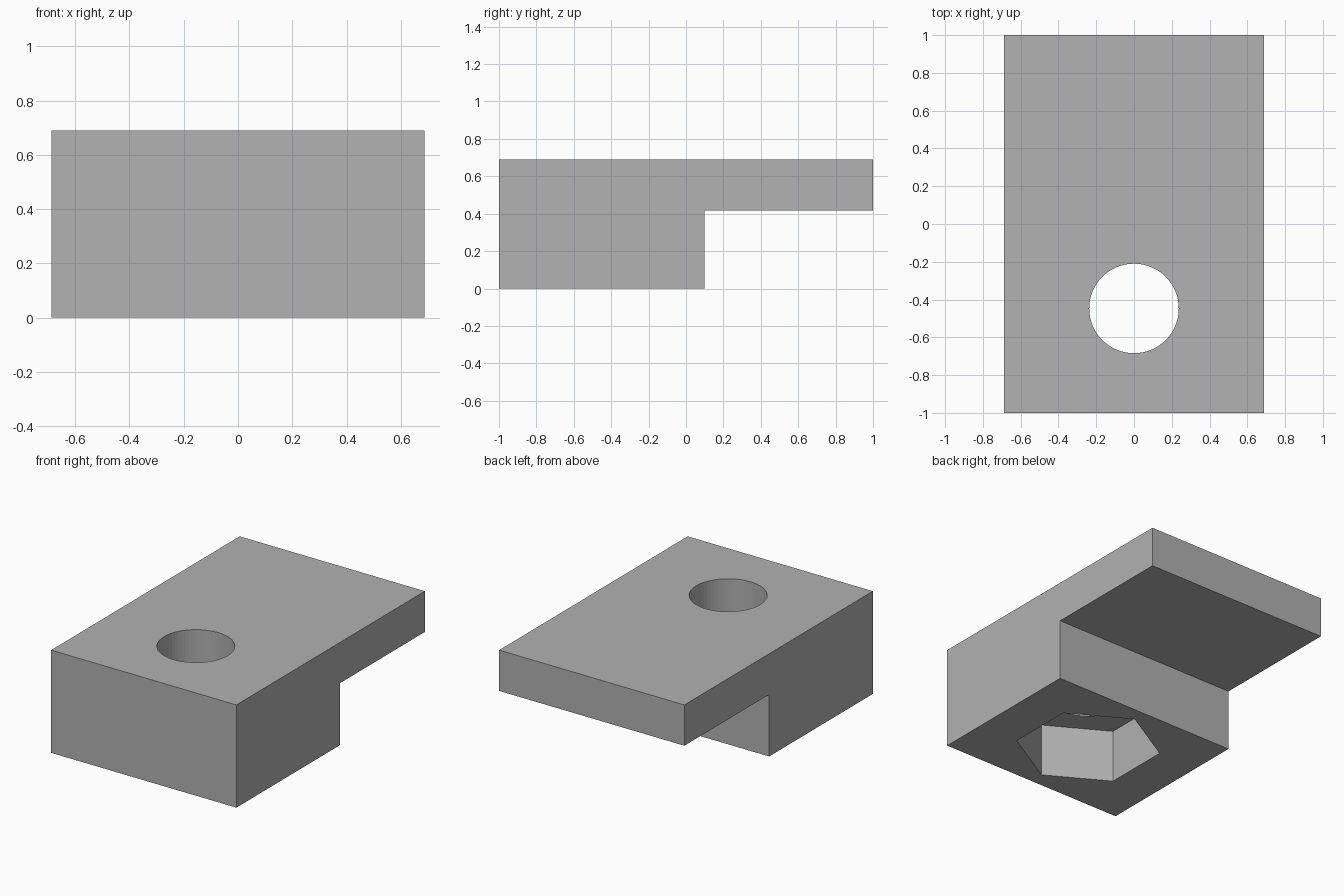
import bpy
import bmesh
from math import pi
from mathutils import Matrix

cube = bpy.data.objects.get("Cube")
if cube:
    bpy.data.objects.remove(cube, do_unlink=True)

HALF_WIDTH, HEIGHT = 0.688, 0.69
STEP_Y, STEP_Z = 0.10, 0.416
HOLE_Y, HOLE_RADIUS = -0.447, 0.237
POCKET_RADIUS, POCKET_DEPTH = 0.454, 0.36

grey = bpy.data.materials.new("plain grey")
grey.use_nodes = True
colour = (0.445, 0.445, 0.445, 1)
grey.diffuse_color = colour
grey.node_tree.nodes["Principled BSDF"].inputs["Base Color"].default_value = colour


def make_object(name, bm):
    bmesh.ops.recalc_face_normals(bm, faces=bm.faces)
    mesh = bpy.data.meshes.new(name)
    bm.to_mesh(mesh)
    bm.free()
    mesh.materials.append(grey)
    obj = bpy.data.objects.new(name, mesh)
    bpy.context.collection.objects.link(obj)
    return obj


def cut_prism(target, sides, radius, bottom, top):
    """Cut an upright prism, with a corner pointing along y, out of the target."""
    bm = bmesh.new()
    place = Matrix.Translation((0, HOLE_Y, (bottom + top) / 2)) @ Matrix.Rotation(pi / 2, 4, "Z")
    # Turn so that the first corner sits on the y axis
    bmesh.ops.create_cone(bm, cap_ends=True, segments=sides, radius1=radius,
                          radius2=radius, depth=top - bottom)
    first = max(bm.verts, key=lambda v: v.co.y)
    if abs(first.co.x) < 1e-4:
        place = place @ Matrix.Rotation(-pi / 2, 4, "Z")
    bmesh.ops.transform(bm, matrix=place, verts=bm.verts)
    cutter = make_object("cutter", bm)
    cutter.hide_render = True

    cut = target.modifiers.new("cut", "BOOLEAN")
    cut.operation = "DIFFERENCE"
    cut.solver = "EXACT"
    cut.object = cutter
    bpy.context.view_layer.objects.active = target
    bpy.ops.object.modifier_apply(modifier=cut.name)
    bpy.data.objects.remove(cutter, do_unlink=True)


# Stepped block: side profile extruded across the width
bm = bmesh.new()
profile = [(-1, 0), (STEP_Y, 0), (STEP_Y, STEP_Z), (1, STEP_Z), (1, HEIGHT), (-1, HEIGHT)]
side = bm.faces.new([bm.verts.new((-HALF_WIDTH, y, z)) for y, z in profile])
extruded = bmesh.ops.extrude_face_region(bm, geom=[side])["geom"]
bmesh.ops.translate(bm, vec=(2 * HALF_WIDTH, 0, 0),
                    verts=[v for v in extruded if isinstance(v, bmesh.types.BMVert)])
block = make_object("stepped_block", bm)

# Hexagonal nut pocket underneath, then the round bolt hole right through
cut_prism(block, 6, POCKET_RADIUS, -0.1, POCKET_DEPTH)
cut_prism(block, 64, HOLE_RADIUS, -0.2, HEIGHT + 0.1)
